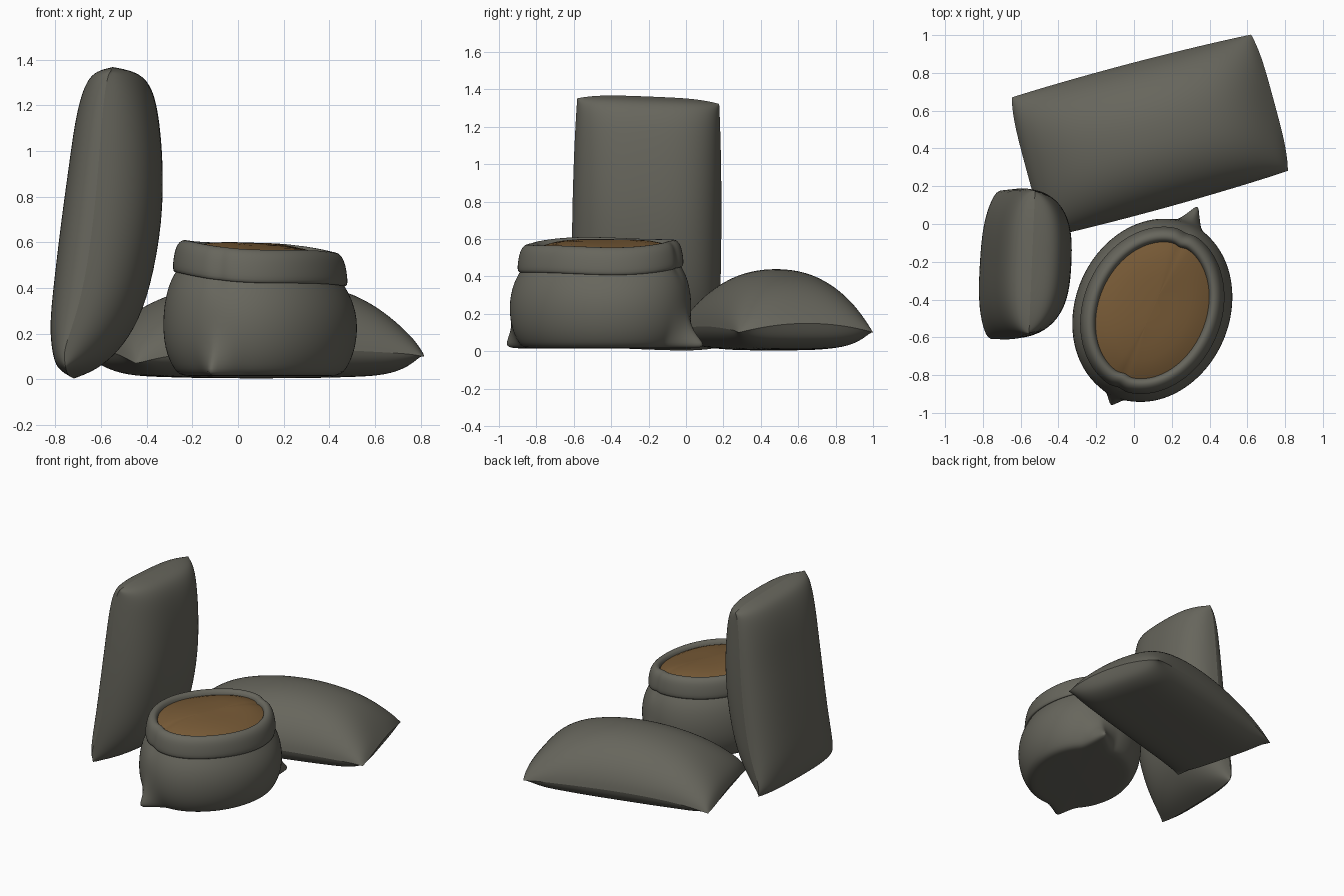
import bpy, bmesh, math
from mathutils import Vector

if "Cube" in bpy.data.objects:
    bpy.data.objects.remove(bpy.data.objects["Cube"])


def material(name, rgb):
    m = bpy.data.materials.new(name)
    m.diffuse_color = (*rgb, 1)
    m.use_nodes = True
    m.node_tree.nodes["Principled BSDF"].inputs["Base Color"].default_value = m.diffuse_color
    return m


CLOTH = material("grey burlap", (0.135, 0.132, 0.108))
GRAIN = material("brown grain", (0.185, 0.102, 0.037))


def finish(name, bm, mat, levels):
    bmesh.ops.recalc_face_normals(bm, faces=bm.faces)
    for f in bm.faces:
        f.smooth = True
    me = bpy.data.meshes.new(name)
    bm.to_mesh(me)
    bm.free()
    me.materials.append(mat)
    ob = bpy.data.objects.new(name, me)
    bpy.context.collection.objects.link(ob)
    if levels:
        sub = ob.modifiers.new("smooth", 'SUBSURF')
        sub.levels = sub.render_levels = levels
    return ob


def pillow(name, rows, half_w, fall_lo, fall_hi, bow, place, n=14):
    """Closed sack: rows are (along, seam, low, high); place maps along, across, offset."""
    bm = bmesh.new()
    crease = bm.edges.layers.float.new("crease_edge")
    verts, seam = {}, set()
    last = len(rows) - 1
    mid = (rows[0][0] + rows[-1][0]) / 2
    half = (rows[-1][0] - rows[0][0]) / 2
    for i, (a, s0, lo, hi) in enumerate(rows):
        u = (a - mid) / half
        for j in range(n + 1):
            v = math.sin((j / n - 0.5) * math.pi)
            s = s0 + bow * (1 - (u * v) ** 2)
            edge = i in (0, last) or j in (0, n)
            across = v * half_w * (1 + 0.04 * (1 - u * u) - 0.012 * u)
            along = a - 0.025 * u ** 5 * v ** 4
            for side, peak, (p, q) in ((0, lo, fall_lo), (1, hi, fall_hi)):
                if edge and side:
                    verts[i, j, 1] = verts[i, j, 0]
                    continue
                g = 0 if edge else (1 - abs(v) ** p) ** q
                vert = bm.verts.new(place(along, across, s + (peak - s) * g, u, v))
                verts[i, j, side] = vert
                if edge:
                    seam.add(vert)
    for i in range(last):
        for j in range(n):
            for k in (0, 1):
                bm.faces.new([verts[i, j, k], verts[i + 1, j, k],
                              verts[i + 1, j + 1, k], verts[i, j + 1, k]])
    # crisp stitched seam all round
    for e in bm.edges:
        if e.verts[0] in seam and e.verts[1] in seam:
            e[crease] = 1
            e.smooth = False
    return finish(name, bm, CLOTH, 2)


# Standing sack, leaning slightly
stand = [(0.010, -.73, -.73, -.73), (.04, -.735, -.785, -.64), (.10, -.74, -.805, -.55),
         (.22, -.70, -.822, -.455), (.4, -.65, -.805, -.385), (.7, -.61, -.77, -.33),
         (.95, -.59, -.735, -.33), (1.1, -.58, -.715, -.342), (1.22, -.57, -.69, -.36),
         (1.3, -.56, -.66, -.39), (1.345, -.55, -.62, -.44), (1.362, -.54, -.54, -.54)]
pillow("standing_sack", stand, 0.384, (3, .5), (3, .5), 0,
       lambda a, c, o, u, v: (o + .02 * v * (1 - .2 * u), c - 0.202 - .015 * (1 - u) / 2,
                              max(0, a - .015 * v)))

# Lying sack, turned 15 degrees, seam arched between the corners
ang = math.radians(15.1)
CA, SA = math.cos(ang), math.sin(ang)
lie = [(-.675, .07, .07, .07), (-.655, .07, .07, .18), (-.6, .075, .035, .245), (-.52, .08, .015, .305),
       (-.4, .085, .01, .37), (-.2, .085, .005, .425), (0, .085, .005, .445),
       (.2, .085, .005, .437), (.4, .09, .01, .39), (.52, .095, .015, .325),
       (.6, .10, .035, .255), (.655, .10, .07, .19), (.685, .10, .10, .10)]
pillow("lying_sack", lie, 0.378, (5, .6), (2.3, .58), .05,
       lambda a, c, o, u, v: (0.08 + a * CA - c * SA, 0.47 + a * SA + c * CA, o))

# Open sack: offset profile swept round a tilted ellipse, with two bottom corners
CX, CY, RA, RB = 0.097, -0.457, 0.50, 0.41
TURN = math.radians(66.5)
N = 96


def gap(t, centre):
    return abs((t - centre + math.pi) % (2 * math.pi) - math.pi)


def tent(t, centre, width):
    return max(0, 1 - gap(t, centre) / width) ** 1.3


def open_point(t, d, z, ears):
    ear = (.185 * tent(t, 0, .33) + .125 * tent(t, math.pi, .3)) * ears
    if z > .42:
        d += .012 * (math.exp(-(gap(t, 0) / .08) ** 2) + math.exp(-(gap(t, math.pi) / .08) ** 2))
    a, b = RA - d + ear, RB - d
    px, py = a * math.cos(t), b * math.sin(t)
    x = px * math.cos(TURN) - py * math.sin(TURN)
    y = px * math.sin(TURN) + py * math.cos(TURN)
    f = min(1, max(0, (z - .2) / .2))
    fade = max(0, 1 - 2.5 * d)
    z += f * (-.075 * x + .03 * y + .008 * fade * math.sin(3 * t + 1))
    return Vector((CX + x, CY + y, z))


def rings(name, profile, mat, levels, start_cap, end_cap):
    bm = bmesh.new()
    loops = [[bm.verts.new(open_point(2 * math.pi * k / N, *row)) for k in range(N)]
             for row in profile]
    for A, B in zip(loops, loops[1:]):
        for k in range(N):
            m = (k + 1) % N
            bm.faces.new([A[k], A[m], B[m], B[k]])
    for use, ring in ((start_cap, loops[0]), (end_cap, loops[-1])):
        if use:
            bm.faces.new(ring)
    return finish(name, bm, mat, levels)


# offset inward, height, corner strength
body = [(.14, .015, .6), (.09, .015, .95), (.06, .03, 1), (.038, .065, .7), (.018, .11, .35),
        (.004, .17, .1), (0, .24, 0), (.006, .31, 0), (.024, .38, 0), (.05, .43, 0), (.075, .47, 0)]
rings("open_sack_body", body, CLOTH, 1, True, False)
# Rolled cuff
cuff = [(.08, .47, 0), (.064, .445, 0), (.05, .435, 0), (.042, .452, 0), (.045, .49, 0),
        (.052, .53, 0), (.063, .562, 0), (.083, .582, 0), (.105, .585, 0), (.12, .572, 0),
        (.128, .55, 0), (.13, .5, 0)]
rings("open_sack_cuff", cuff, CLOTH, 1, False, False)
# Grain heap
heap = [(.123, .553, 0), (.16, .568, 0), (.22, .583, 0), (.30, .592, 0), (.38, .596, 0),
        (.409, .597, 0)]
rings("grain", heap, GRAIN, 0, False, True)
